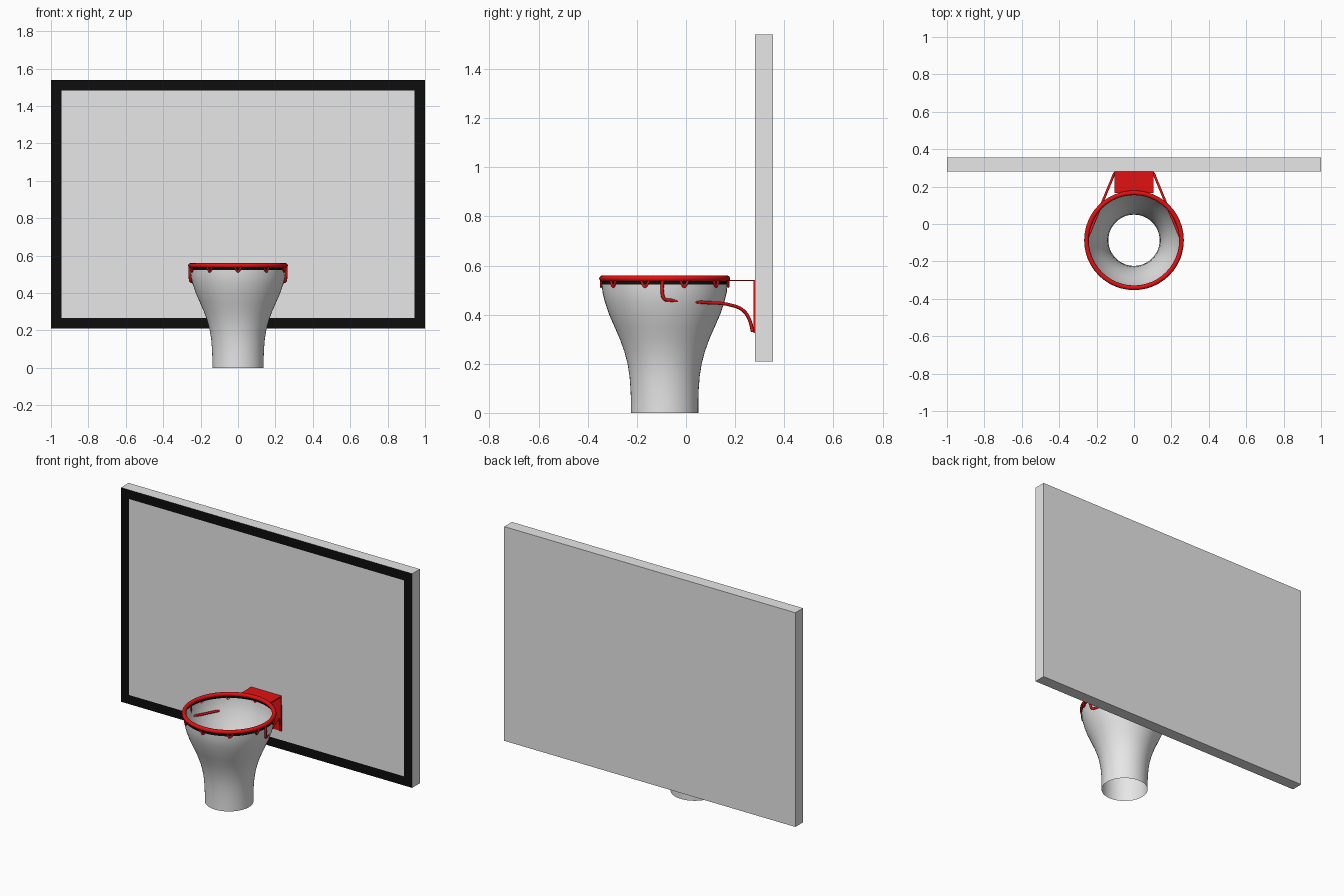
import bpy, bmesh, math
from mathutils import Vector

if "Cube" in bpy.data.objects:
    bpy.data.objects.remove(bpy.data.objects["Cube"])

CY = -0.087  # hoop centre in y


def material(name, rgb):
    m = bpy.data.materials.new(name)
    m.diffuse_color = (*rgb, 1)
    m.use_nodes = True
    m.node_tree.nodes["Principled BSDF"].inputs["Base Color"].default_value = m.diffuse_color
    return m


GREY = material("light_grey", (0.8, 0.8, 0.8))
BLACK = material("black", (0.004, 0.004, 0.004))
RED = material("red", (0.75, 0.006, 0.006))


def finish(bm, name, *mats, smooth=False):
    me = bpy.data.meshes.new(name)
    bm.to_mesh(me)
    bm.free()
    ob = bpy.data.objects.new(name, me)
    bpy.context.collection.objects.link(ob)
    for m in mats:
        me.materials.append(m)
    for p in me.polygons:
        p.use_smooth = smooth
    return ob


def box_bm(lo, hi):
    bm = bmesh.new()
    bmesh.ops.create_cube(bm, size=1)
    for v in bm.verts:
        v.co = [lo[i] if v.co[i] < 0 else hi[i] for i in range(3)]
    return bm


def lathe(name, profile, mat, n=48, closed=False):
    """Spin (radius, z) points around the hoop axis."""
    bm = bmesh.new()
    rings = [[bm.verts.new((r * math.cos(2 * math.pi * i / n),
                            CY + r * math.sin(2 * math.pi * i / n), z))
              for i in range(n)] for r, z in profile]
    pairs = list(zip(rings, rings[1:]))
    if closed:
        pairs.append((rings[-1], rings[0]))
    for a, b in pairs:
        for i in range(n):
            j = (i + 1) % n
            bm.faces.new((a[i], a[j], b[j], b[i]))
    return finish(bm, name, mat, smooth=True)


def tube(name, points, radius, mat):
    """Round rod along a smooth path."""
    cu = bpy.data.curves.new(name, 'CURVE')
    cu.dimensions = '3D'
    cu.bevel_depth = radius
    cu.bevel_resolution = 2
    cu.resolution_u = 5
    cu.use_fill_caps = True
    sp = cu.splines.new('BEZIER')
    sp.bezier_points.add(len(points) - 1)
    for b, p in zip(sp.bezier_points, points):
        b.co = p
        b.handle_left_type = b.handle_right_type = 'AUTO'
    ob = bpy.data.objects.new(name, cu)
    bpy.context.collection.objects.link(ob)
    cu.materials.append(mat)
    bpy.ops.object.select_all(action='DESELECT')
    ob.select_set(True)
    bpy.context.view_layer.objects.active = ob
    bpy.ops.object.convert(target='MESH')
    return ob


# Backboard with black front border
bm = box_bm((-1, 0.28, 0.21), (1, 0.355, 1.54))
bm.normal_update()
front = [f for f in bm.faces if f.normal.y < -0.9]
border = bmesh.ops.inset_region(bm, faces=front, thickness=0.08)
for f in border["faces"]:
    f.material_index = 1
finish(bm, "backboard", GREY, BLACK)

# Shooter's square: thin frame on the board
bm = bmesh.new()
outer, inner = [[bm.verts.new((x, 0.279, z)) for x, z in
                 ((-w, lo), (w, lo), (w, hi), (-w, hi))]
                for w, lo, hi in ((0.34, 0.485, 1.04), (0.285, 0.54, 0.985))]
for i in range(4):
    j = (i + 1) % 4
    bm.faces.new((outer[i], outer[j], inner[j], inner[i]))
finish(bm, "target_square", GREY)

# Rim
lathe("rim", [(0.254 + 0.0125 * math.cos(a), 0.547 + 0.0125 * math.sin(a))
              for a in (2 * math.pi * k / 12 for k in range(12))], RED, closed=True)

# Dark band where the net meets the rim
lathe("net_band", [(0.253, 0.54), (0.256, 0.522)], BLACK)

# Net
lathe("net", [(0.256, 0.522), (0.253, 0.49), (0.243, 0.45), (0.226, 0.40), (0.204, 0.35),
              (0.182, 0.30), (0.164, 0.25), (0.151, 0.20), (0.143, 0.15),
              (0.139, 0.10), (0.137, 0.05), (0.137, 0.0)], GREY)

# Net hooks: ten small loops under the rim
for k in range(10):
    a = math.radians(-90 + 36 * k)
    radial = Vector((math.cos(a), math.sin(a), 0))
    tang = Vector((-math.sin(a), math.cos(a), 0))
    c = Vector((0, CY, 0)) + radial * 0.259
    tube(f"net_hook_{k}", [c + tang * t + Vector((0, 0, z)) for t, z in
                           ((-0.017, 0.54), (-0.009, 0.523), (0, 0.514),
                            (0.009, 0.523), (0.017, 0.54))], 0.005, RED)

# Mounting bracket: top plate and wall plate
finish(box_bm((-0.105, 0.165, 0.536), (0.105, 0.28, 0.542)), "bracket_top", RED)
finish(box_bm((-0.105, 0.274, 0.325), (0.105, 0.28, 0.542)), "bracket_plate", RED)

# Side braces: down from the rim, back and in to the wall plate
path = [(-0.096, 0.54), (-0.096, 0.485), (-0.088, 0.464), (-0.065, 0.459), (0.07, 0.45),
        (0.19, 0.437), (0.235, 0.415), (0.26, 0.375), (0.271, 0.33)]
for s, side in ((1, "right"), (-1, "left")):
    pts = [(s * (0.257 - 0.152 * (y + 0.096) / 0.367), y, z) for y, z in path]
    tube(f"brace_{side}", pts, 0.007, RED)
